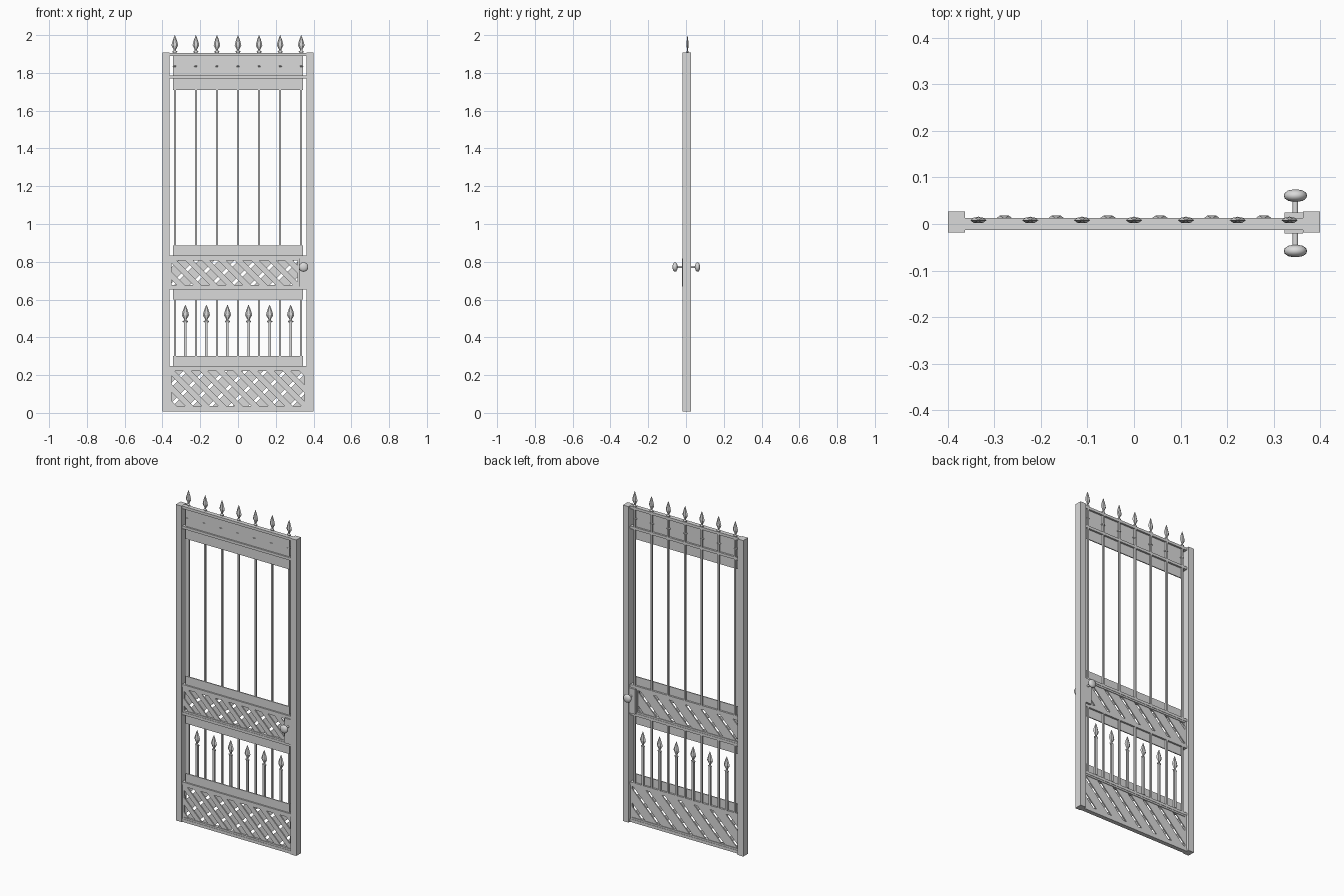
import bpy, bmesh, math
from mathutils import Vector, Matrix

if "Cube" in bpy.data.objects:
    bpy.data.objects.remove(bpy.data.objects["Cube"])

METAL = bpy.data.materials.new("grey_iron")
METAL.diffuse_color = (0.7, 0.7, 0.7, 1)
METAL.use_nodes = True
METAL.node_tree.nodes["Principled BSDF"].inputs["Base Color"].default_value = METAL.diffuse_color


def finish(name, bm, smooth=False):
    bmesh.ops.recalc_face_normals(bm, faces=bm.faces)
    me = bpy.data.meshes.new(name)
    bm.to_mesh(me)
    bm.free()
    me.materials.append(METAL)
    ob = bpy.data.objects.new(name, me)
    bpy.context.collection.objects.link(ob)
    if smooth:
        bpy.context.view_layer.objects.active = ob
        ob.select_set(True)
        bpy.ops.object.shade_smooth_by_angle(angle=math.radians(40))
        ob.select_set(False)
    return ob


def add_box(bm, x, y, z):
    """Box from (min, max) ranges."""
    c = [(a + b) / 2 for a, b in (x, y, z)]
    s = [b - a for a, b in (x, y, z)]
    m = Matrix.Translation(c) @ Matrix.Diagonal((*s, 1))
    return bmesh.ops.create_cube(bm, size=1, matrix=m)["verts"]


def box(name, x, y, z):
    bm = bmesh.new()
    add_box(bm, x, y, z)
    return finish(name, bm)


def lathe(bm, profile, sides, matrix, flat=1.0):
    """Rings of (radius, height) around z, squashed in y by flat."""
    rings = []
    for r, h in profile:
        rings.append([bm.verts.new(matrix @ Vector((
            r * math.cos(2 * math.pi * i / sides),
            r * math.sin(2 * math.pi * i / sides) * flat, h)))
            for i in range(sides)])
    for a, b in zip(rings, rings[1:]):
        for i in range(sides):
            j = (i + 1) % sides
            bm.faces.new((a[i], a[j], b[j], b[i]))
    bm.faces.new(rings[0])
    bm.faces.new(rings[-1])


def lattice(name, x0, x1, z0, z1):
    """Two layers of crossing diagonal strips, trimmed to a rectangle."""
    bm = bmesh.new()
    cx, cz = (x0 + x1) / 2, (z0 + z1) / 2
    # slope sign, spacing, strip width, depth range
    for sign, pitch, width, y in ((1, 0.075, 0.059, (0.001, 0.007)),
                                  (-1, 0.062, 0.03, (-0.007, -0.001))):
        n = int((x1 - x0 + z1 - z0) / 2 / pitch) + 1
        for k in range(-n, n + 1):
            part = bmesh.new()
            verts = add_box(part, (-1, 1), y,
                            (k * pitch - width / 2, k * pitch + width / 2))
            turn = Matrix.Rotation(-sign * math.pi / 4, 4, 'Y')
            bmesh.ops.transform(
                part, verts=verts,
                matrix=Matrix.Translation((cx, 0, cz)) @ turn)
            for co, no in (((x0, 0, 0), (-1, 0, 0)), ((x1, 0, 0), (1, 0, 0)),
                           ((0, 0, z0), (0, 0, -1)), ((0, 0, z1), (0, 0, 1))):
                geom = part.verts[:] + part.edges[:] + part.faces[:]
                if not part.faces:
                    break
                bmesh.ops.bisect_plane(part, geom=geom, plane_co=co,
                                       plane_no=no, clear_outer=True)
                if part.edges:
                    bmesh.ops.holes_fill(part, edges=part.edges[:])
            tmp = bpy.data.meshes.new("strip")
            part.to_mesh(tmp)
            part.free()
            bm.from_mesh(tmp)
            bpy.data.meshes.remove(tmp)
    finish(name, bm)


def panel_frame(name, x0, x1, z0, z1, t=0.01):
    bm = bmesh.new()
    y = (-0.011, 0.011)
    for x in ((x0, x0 + t), (x1 - t, x1)):
        add_box(bm, x, y, (z0, z1))
    for z in ((z0, z0 + t), (z1 - t, z1)):
        add_box(bm, (x0 + t, x1 - t), y, z)
    finish(name, bm)


# Side posts
for side, x in (("left", (-0.4, -0.363)), ("right", (0.363, 0.4))):
    box(side + "_post", x, (-0.018, 0.027), (0.008, 1.907))

# Horizontal rails
for name, z in (("bottom", (0.008, 0.026)), ("lower_panel", (0.232, 0.248)),
                ("lock_lower", (0.652, 0.668)), ("lock_upper", (0.818, 0.834)),
                ("upper", (1.77, 1.786)), ("top", (1.89, 1.906))):
    box(name + "_rail", (-0.363, 0.363), (-0.013, 0.013), z)

# Flat sheet plates beside the rails
for name, z in (("lower_sheet", (0.248, 0.3)), ("middle_sheet", (0.6, 0.652)),
                ("sill_sheet", (0.834, 0.885)), ("head_sheet", (1.71, 1.77)),
                ("crest_sheet", (1.786, 1.89))):
    box(name, (-0.345, 0.345), (-0.004, 0.002), z)

# Lattice panels with thin frames
panel_frame("bottom_panel_frame", -0.363, 0.363, 0.026, 0.232)
lattice("bottom_lattice", -0.358, 0.358, 0.03, 0.228)
panel_frame("lock_panel_frame", -0.363, 0.325, 0.668, 0.818)
lattice("lock_lattice", -0.358, 0.32, 0.672, 0.814)

# Spear head: collar, neck, leaf and tip, heights from its base
SPEAR = ((0.006, 0), (0.013, 0.004), (0.013, 0.008), (0.006, 0.012),
         (0.006, 0.018), (0.011, 0.027), (0.0175, 0.04), (0.015, 0.052),
         (0.009, 0.072), (0.0006, 0.094))

# Long bars, with collars through the crest and spear heads on top
bars, heads, collars = bmesh.new(), bmesh.new(), bmesh.new()
for i in range(-3, 4):
    x = i * 0.1115
    for z in ((0.248, 0.652), (0.834, 1.907)):
        add_box(bars, (x - 0.005, x + 0.005), (0.003, 0.013), z)
    lathe(heads, SPEAR, 6, Matrix.Translation((x, 0.008, 1.906)), 0.42)
    lathe(collars, ((0.005, -0.005), (0.012, -0.002), (0.012, 0.002),
                    (0.005, 0.005)), 8, Matrix.Translation((x, 0.004, 1.835)))
finish("long_bars", bars)
finish("top_spear_heads", heads)
finish("crest_collars", collars)

# Short bars with spear heads in the lower opening
bars, heads = bmesh.new(), bmesh.new()
for i in range(6):
    x = (i - 2.5) * 0.1115
    add_box(bars, (x - 0.0065, x + 0.0065), (0.005, 0.017), (0.248, 0.482))
    lathe(heads, [(r * 1.1, h) for r, h in SPEAR], 6,
          Matrix.Translation((x, 0.011, 0.478)), 0.42)
finish("short_bars", bars)
finish("short_spear_heads", heads)

# Lock box and round knobs on both faces
box("lock_box", (0.323, 0.363), (-0.02, 0.025), (0.668, 0.818))
KNOB = ((0.006, 0), (0.006, 0.031), (0.016, 0.033), (0.023, 0.038),
        (0.025, 0.044), (0.023, 0.050), (0.016, 0.055), (0.006, 0.057))
for name, y, turn in (("front_knob", -0.014, 1), ("back_knob", 0.017, -1)):
    bm = bmesh.new()
    lathe(bm, KNOB, 20, Matrix.Translation((0.347, y, 0.772))
          @ Matrix.Rotation(turn * math.pi / 2, 4, 'X'))
    finish(name, bm, smooth=True)
